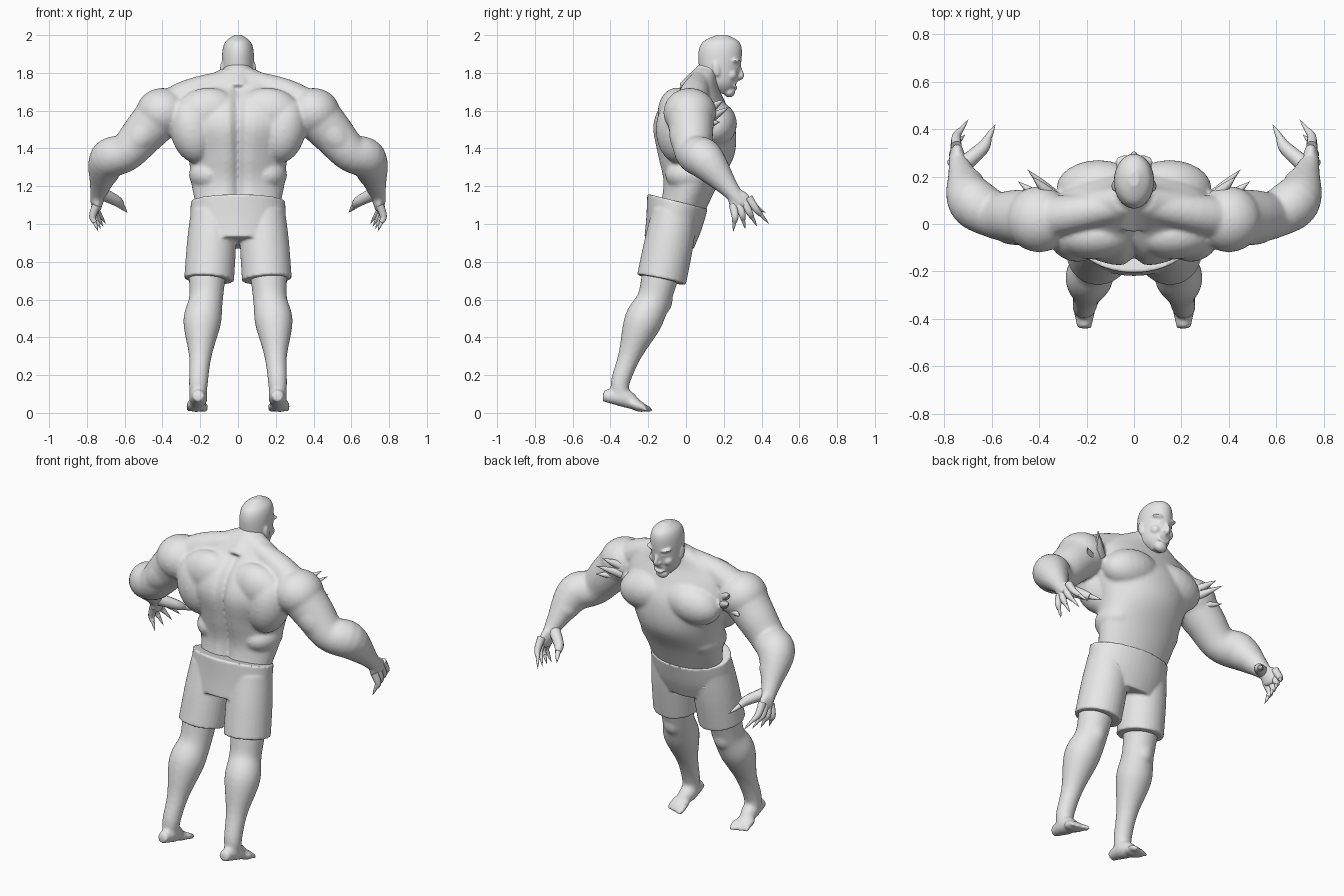
import bpy, bmesh, math
from mathutils import Vector, Matrix

cube = bpy.data.objects.get("Cube")
if cube:
    bpy.data.objects.remove(cube)

grey = bpy.data.materials.new("plain grey")
grey.use_nodes = True
grey.diffuse_color = (0.8, 0.8, 0.8, 1)
grey.node_tree.nodes["Principled BSDF"].inputs["Base Color"].default_value = grey.diffuse_color


def point(*coords):
    return Vector(coords)


def spline(stations, steps=5):
    """Smooth curve through tuples of any length."""
    padded = [stations[0], *stations, stations[-1]]
    curve = []
    for before, start, end, after in zip(padded, padded[1:], padded[2:], padded[3:]):
        for step in range(steps):
            t = step / steps
            curve.append([b + t * ((c - a) + t * ((2 * a - 5 * b + 4 * c - d) + t * (3 * b - a - 3 * c + d))) / 2
                          for a, b, c, d in zip(before, start, end, after)])
    curve.append(list(stations[-1]))
    return curve


def angles(count):
    return [math.tau * index / count for index in range(count)]


def skin(bm, rings):
    """Bridge rings of points with quads and close both ends."""
    rows = [[bm.verts.new(co) for co in ring] for ring in rings]
    for low, high in zip(rows, rows[1:]):
        for i in range(len(low)):
            bm.faces.new((low[i - 1], low[i], high[i], high[i - 1]))
    bm.faces.new(rows[0])
    bm.faces.new(rows[-1])


def loft(bm, stations, groove=0, tilt=0):
    """Central ellipses given as (y, z, half width, half depth), with an optional spine groove."""
    rings = []
    for y, z, width, depth in spline(stations):
        ring = []
        for angle in angles(48):
            across, along = width * math.cos(angle), depth * math.sin(angle)
            dent = groove * math.exp(-(across / 0.03) ** 2) if along < 0 else 0
            ring.append((across, y + along + dent, z + tilt * along))
        rings.append(ring)
    skin(bm, rings)


def tube(bm, *stations, sides=16):
    """Round tube through (point, radius) pairs, carried along without twisting."""
    curve = spline([(*centre, radius) for centre, radius in stations])
    centres = [Vector(station[:3]) for station in curve]
    frame, heading, rings = None, None, []
    for i, centre in enumerate(centres):
        direction = centres[min(i + 1, len(centres) - 1)] - centres[max(i - 1, 0)]
        if frame is None:
            frame = direction.to_track_quat('Z', 'Y')
        else:
            frame = heading.rotation_difference(direction) @ frame
        heading = direction
        radius = max(curve[i][3], 0.001)
        rings.append([centre + frame @ Vector((radius * math.cos(a), radius * math.sin(a), 0))
                      for a in angles(sides)])
    skin(bm, rings)


def blob(bm, centre, radii, pitch=0, roll=0):
    """Ellipsoid for a muscle or a soft feature."""
    matrix = (Matrix.Translation(centre) @ Matrix.Rotation(roll, 4, 'Y')
              @ Matrix.Rotation(pitch, 4, 'X') @ Matrix.Diagonal((*radii, 1)))
    bmesh.ops.create_uvsphere(bm, u_segments=24, v_segments=14, radius=1, matrix=matrix)


def mirror(bm):
    """Copy everything so far to the other side."""
    copy = bmesh.ops.duplicate(bm, geom=bm.verts[:] + bm.edges[:] + bm.faces[:])["geom"]
    for item in copy:
        if isinstance(item, bmesh.types.BMVert):
            item.co.x *= -1


def finish(name, bm, voxel=None, softness=4):
    """Make the object; a voxel size fuses its parts into one smooth skin."""
    bmesh.ops.recalc_face_normals(bm, faces=bm.faces)
    mesh = bpy.data.meshes.new(name)
    bm.to_mesh(mesh)
    bm.free()
    mesh.materials.append(grey)
    part = bpy.data.objects.new(name, mesh)
    bpy.context.collection.objects.link(part)
    if voxel:
        fuse = part.modifiers.new("fuse", 'REMESH')
        fuse.mode = 'VOXEL'
        fuse.voxel_size = voxel
        fuse.use_smooth_shade = True
        soften = part.modifiers.new("soften", 'SMOOTH')
        soften.iterations = softness
    else:
        bpy.ops.object.select_all(action='DESELECT')
        part.select_set(True)
        bpy.context.view_layer.objects.active = part
        bpy.ops.object.shade_smooth_by_angle(angle=math.radians(45))


# Joints of the left side
neck, shoulder = point(.04, .08, 1.76), point(.4, .02, 1.59)
elbow, forearm = point(.59, .04, 1.38), point(.685, .1, 1.34)
wrist, knuckles = point(.73, .22, 1.2), point(.75, .3, 1.1)
hip, thigh, knee = point(.13, -.06, 1), point(.16, -.13, .75), point(.17, -.17, .6)
calf, shin, ankle = point(.19, -.23, .48), point(.2, -.3, .3), point(.21, -.35, .15)
heel, instep, ball = point(.21, -.44, .09), point(.21, -.33, .08), point(.22, -.26, .04)
palm = wrist.lerp(knuckles, .8)

# Body: shoulder, chest and back muscles
body = bmesh.new()
tube(body, (neck, .06), (neck.lerp(shoulder, .6) + point(0, 0, .03), .08), (shoulder, .1))
blob(body, shoulder, (.14, .14, .13))
blob(body, (.15, .15, 1.53), (.18, .12, .12), roll=.2)
blob(body, (.24, -.04, 1.5), (.12, .12, .18), roll=.2)
blob(body, (.17, -.05, 1.59), (.17, .1, .13), roll=.2)
blob(body, (.15, .02, 1.26), (.11, .13, .09))

# Arm with biceps, triceps and a heavy forearm
upper_arm = shoulder.lerp(elbow, .5)
tube(body, (shoulder, .13), (upper_arm, .115), (elbow, .1), (forearm, .105),
     (wrist, .055), (knuckles, .03), sides=24)
blob(body, upper_arm + point(0, .04, 0), (.08, .07, .12), roll=-.7)
blob(body, upper_arm - point(0, .05, 0), (.08, .07, .14), roll=-.7)
blob(body, elbow.lerp(forearm, .6), (.1, .1, .09))
blob(body, forearm.lerp(wrist, .5), (.08, .08, .07))
blob(body, palm, (.03, .06, .06), pitch=.5)

# Leg, foot and toes
tube(body, (hip, .12), (thigh, .1), (knee, .09), (calf, .1), (shin, .06), (ankle, .05), (instep, .045), sides=24)
blob(body, knee + point(0, .04, 0), (.06, .06, .08))
tube(body, (heel, .03), (instep, .05), (ball, .03))
blob(body, ball, (.055, .06, .03), pitch=-.4)
for toe in range(5):
    root = ball + point((toe - 2) / 46, .02, 0)
    tip = root + point(0, .06 - toe / 150, -.03)
    thick = .018 - toe / 700
    tube(body, (root, thick), (root.lerp(tip, .6), thick), (tip, thick / 2), sides=10)
mirror(body)

# Trunk and neck, fused with the limbs
loft(body, [(-.05, 1, .2, .12), (.02, 1.2, .245, .145), (.05, 1.36, .265, .205),
            (.04, 1.52, .33, .22), (.04, 1.64, .34, .17), (.07, 1.73, .26, .1), (.1, 1.82, .09, .06)],
     groove=.04)
tube(body, (point(0, .04, 1.68), .1), (point(0, .15, 1.82), .075))
finish("body", body, voxel=.01, softness=7)

# Head: brow, cheek, nostril, eye and ear, then skull, nose, chin and lips
head = bmesh.new()
blob(head, (.04, .26, 1.86), (.04, .03, .013), roll=-.2)
blob(head, (.045, .24, 1.79), (.03, .03, .03))
blob(head, (.012, .28, 1.78), (.012, .014, .01))
blob(head, (.034, .26, 1.83), (.016, .02, .01))
blob(head, (.085, .16, 1.82), (.01, .02, .04), pitch=.2)
mirror(head)
loft(head, [(.2, 1.69, .03, .03), (.18, 1.75, .075, .09), (.18, 1.88, .085, .115),
            (.185, 1.96, .07, .1), (.19, 2, .02, .03)])
tube(head, (point(0, .27, 1.85), .012), (point(0, .295, 1.785), .013), (point(0, .27, 1.765), .01))
blob(head, (0, .23, 1.7), (.04, .03, .03))
mouth = point(0, .25, 1.74)
lips = [(mouth + point(.035 * math.cos(a), .015 * abs(math.sin(a)), .02 * math.sin(a)), .008)
        for a in angles(12)]
tube(head, *lips, lips[0], sides=8)
finish("head", head, voxel=.006)

# Fingers fanned across the palm, a thumb, and a long claw on each
fingers, claws = bmesh.new(), bmesh.new()


def digit(root, bend, tip, thick):
    nail = bend.lerp(tip, .4)
    tube(fingers, (root, thick), (bend, thick * .8), (nail, thick * .5), sides=12)
    tube(claws, (nail, thick * .45), (nail.lerp(tip, .5), thick * .3), (tip, 0), sides=8)


for index in range(4):
    fan = index / 3
    digit(point(.75, .25, 1.1).lerp(point(.75, .33, 1.14), fan),
          point(.77, .26, 1.04).lerp(point(.75, .37, 1.08), fan),
          point(.74, .25, .96).lerp(point(.7, .44, 1), fan), .023)
digit(wrist.lerp(palm, .5) - point(.02, 0, 0), point(.64, .32, 1.12), point(.585, .42, 1.06), .035)
for name, bm in (("fingers", fingers), ("claws", claws)):
    mirror(bm)
    finish(name, bm)

# Spikes on the front of each shoulder
spikes = bmesh.new()
for root, tip in ((point(.35, .13, 1.56), point(.45, .23, 1.62)),
                  (point(.4, .11, 1.53), point(.49, .18, 1.54)),
                  (point(.36, .13, 1.61), point(.43, .2, 1.66))):
    tube(spikes, (root, .026), (root.lerp(tip, .5), .016), (tip, 0), sides=10)
mirror(spikes)
finish("shoulder_spikes", spikes)

# Shorts: wide legs fused under a sloping waist
shorts = bmesh.new()
tube(shorts, (point(.13, -.06, 1.06), .12), (point(.14, -.09, .9), .13), (point(.153, -.13, .705), .132), sides=32)
mirror(shorts)
loft(shorts, [(-.045, 1.12, .25, .16), (-.065, 1, .25, .145), (-.09, .9, .22, .13)], tilt=-.25)
finish("shorts", shorts, voxel=.008, softness=3)
